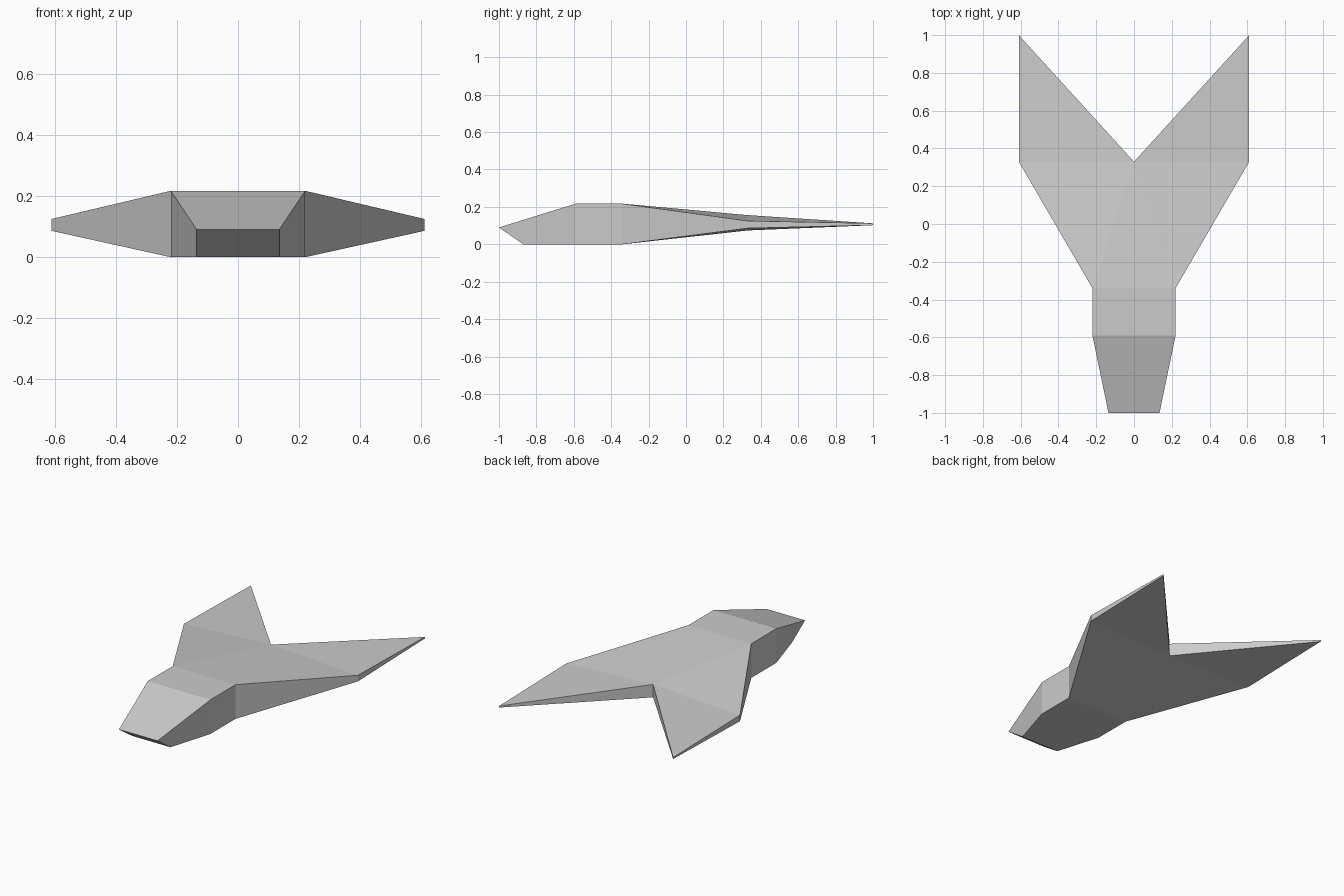
import bpy
import bmesh

cube = bpy.data.objects.get("Cube")
if cube:
    bpy.data.objects.remove(cube, do_unlink=True)

grey = bpy.data.materials.new("light grey")
grey.use_nodes = True
colour = (0.6, 0.6, 0.6, 1)
grey.diffuse_color = colour
grey.node_tree.nodes["Principled BSDF"].inputs["Base Color"].default_value = colour


def pair(bm, x, y, low, high, low_y=None):
    """Bottom and top corner of the hull at one plan position."""
    bottom = bm.verts.new((x, y if low_y is None else low_y, low))
    return bottom, bm.verts.new((x, y, high))


bm = bmesh.new()

# Centre of the tail notch, shared by both halves
notch = pair(bm, 0, 0.33, 0.074, 0.156)

# Outline of each half: nose, cockpit, wing root, wing shoulder, wing tip
halves = []
for s in (1, -1):
    halves.append([
        pair(bm, s * 0.135, -1.0, 0.0, 0.09, low_y=-0.87),
        pair(bm, s * 0.22, -0.59, 0.0, 0.217),
        pair(bm, s * 0.22, -0.34, 0.0, 0.217),
        pair(bm, s * 0.61, 0.33, 0.086, 0.125),
        pair(bm, s * 0.61, 1.0, 0.102, 0.112),
    ])
left, right = halves

# Side walls, wing edges and notch walls
for half in halves:
    rim = half + [notch]
    for a, b in zip(rim, rim[1:]):
        bm.faces.new((a[0], b[0], b[1], a[1]))

# Blunt nose
bm.faces.new((left[0][0], left[0][1], right[0][1], right[0][0]))

# Deck and belly: fuselage panels, central triangle, wing panels
for k in (0, 1):
    for i in (0, 1):
        bm.faces.new((left[i][k], left[i + 1][k], right[i + 1][k], right[i][k]))
    bm.faces.new((left[2][k], notch[k], right[2][k]))
    for half in halves:
        bm.faces.new((half[2][k], half[3][k], notch[k]))
        bm.faces.new((half[3][k], half[4][k], notch[k]))

bmesh.ops.recalc_face_normals(bm, faces=bm.faces)
mesh = bpy.data.meshes.new("hull")
bm.to_mesh(mesh)
bm.free()
mesh.materials.append(grey)
bpy.context.collection.objects.link(bpy.data.objects.new("hull", mesh))
